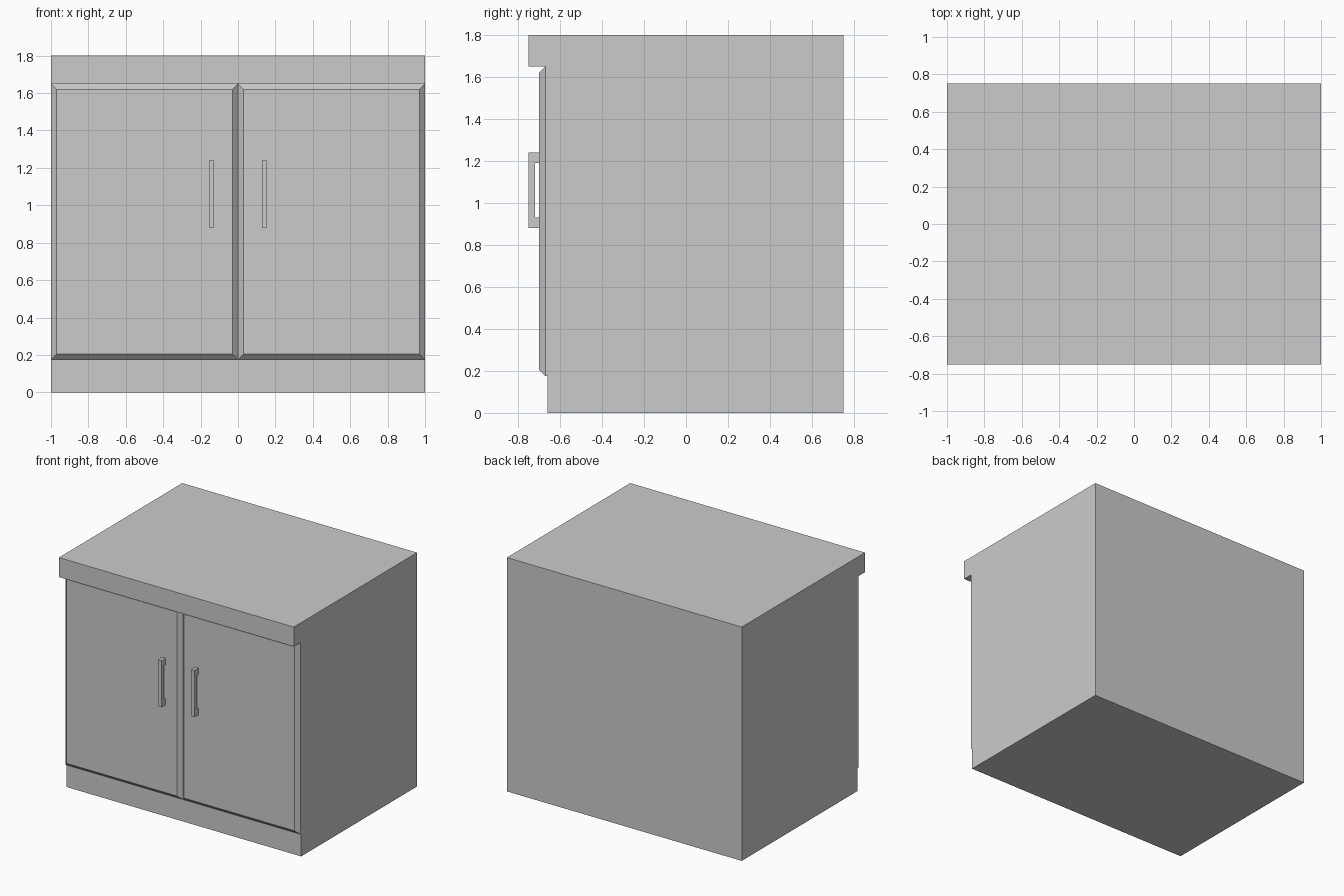
import bpy
import bmesh

cube = bpy.data.objects.get("Cube")
if cube:
    bpy.data.objects.remove(cube, do_unlink=True)

GREY = (0.6, 0.6, 0.6, 1.0)
grey = bpy.data.materials.new("plain_grey")
grey.use_nodes = True
grey.diffuse_color = GREY
grey.node_tree.nodes["Principled BSDF"].inputs["Base Color"].default_value = GREY


def extrude_profile(name, profile, x0, x1, chamfer=0.0):
    """Extrude a (y, z) side profile from x0 to x1, optionally chamfering the front."""
    bm = bmesh.new()
    side = bm.faces.new([bm.verts.new((x0, y, z)) for y, z in profile])
    swept = bmesh.ops.extrude_face_region(bm, geom=[side])["geom"]
    verts = [g for g in swept if isinstance(g, bmesh.types.BMVert)]
    bmesh.ops.translate(bm, verts=verts, vec=(x1 - x0, 0, 0))
    bmesh.ops.recalc_face_normals(bm, faces=bm.faces[:])
    if chamfer:
        front = min(y for y, z in profile)
        edges = [e for e in bm.edges
                 if all(abs(v.co.y - front) < 1e-5 for v in e.verts)]
        bmesh.ops.bevel(bm, geom=edges, offset=chamfer, segments=1,
                        profile=0.5, affect='EDGES')
    mesh = bpy.data.meshes.new(name)
    bm.to_mesh(mesh)
    bm.free()
    mesh.materials.append(grey)
    obj = bpy.data.objects.new(name, mesh)
    bpy.context.collection.objects.link(obj)
    return obj


BACK, FRONT, LIP = 0.75, -0.66, -0.75
DOOR_FRONT, DOOR_BOTTOM, DOOR_TOP, TOP = -0.70, 0.175, 1.65, 1.8

# Carcass and overhanging worktop in one piece
extrude_profile("cabinet_body", [(BACK, 0), (BACK, TOP), (LIP, TOP), (LIP, DOOR_TOP),
                                 (FRONT, DOOR_TOP), (FRONT, 0)], -1, 1)

# Chamfered doors and their bar handles
door = [(FRONT, DOOR_BOTTOM), (FRONT, DOOR_TOP),
        (DOOR_FRONT, DOOR_TOP), (DOOR_FRONT, DOOR_BOTTOM)]
handle = [(DOOR_FRONT, 0.88), (LIP, 0.88), (LIP, 1.24), (DOOR_FRONT, 1.24),
          (DOOR_FRONT, 1.19), (-0.72, 1.19), (-0.72, 0.93), (DOOR_FRONT, 0.93)]
for side, sign in (("left", 1), ("right", -1)):
    extrude_profile(side + "_door", door, 0, sign, chamfer=0.03)
    extrude_profile(side + "_handle", handle, sign * 0.127, sign * 0.154)
